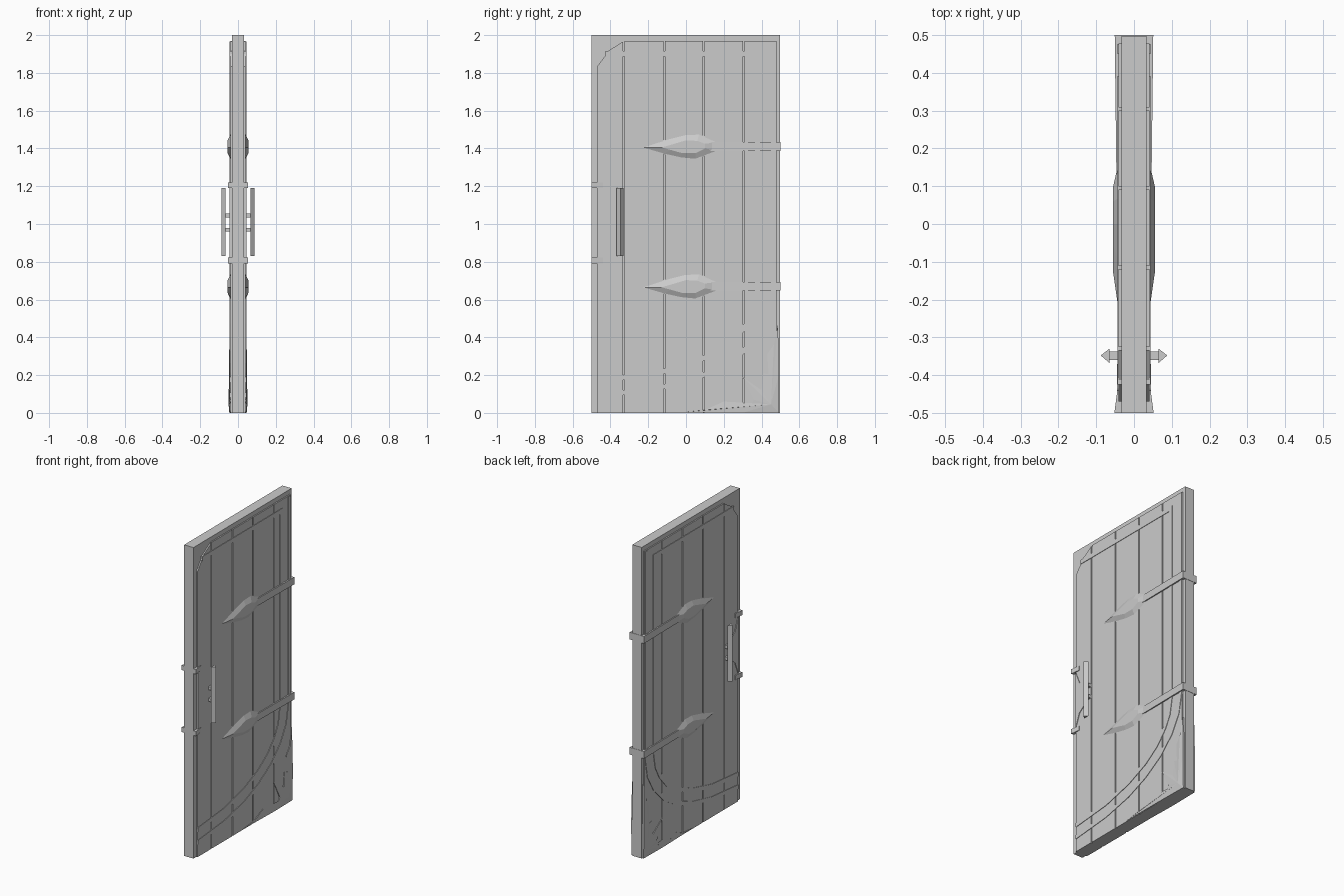
import bpy
import bmesh
from mathutils import Vector

if "Cube" in bpy.data.objects:
    bpy.data.objects.remove(bpy.data.objects["Cube"], do_unlink=True)

mat = bpy.data.materials.new("plain grey")
mat.use_nodes = True
GREY = (0.6, 0.6, 0.6, 1)
mat.diffuse_color = GREY
mat.node_tree.nodes["Principled BSDF"].inputs["Base Color"].default_value = GREY

CORE, PANEL = 0.033, 0.041


def finish(name, bm, mirror=True):
    bmesh.ops.recalc_face_normals(bm, faces=bm.faces)
    mesh = bpy.data.meshes.new(name)
    bm.to_mesh(mesh)
    bm.free()
    mesh.materials.append(mat)
    ob = bpy.data.objects.new(name, mesh)
    bpy.context.collection.objects.link(ob)
    if mirror:
        mod = ob.modifiers.new("both sides", 'MIRROR')
        mod.use_mirror_merge = False
    return ob


def loft(name, low, high, x0, x1, mirror=True):
    """Solid between two (y, z) outlines with equal point counts."""
    bm = bmesh.new()
    a = [bm.verts.new((x0, y, z)) for y, z in low]
    b = [bm.verts.new((x1, y, z)) for y, z in high]
    bm.faces.new(a)
    bm.faces.new(b)
    for i in range(len(a)):
        j = (i + 1) % len(a)
        bm.faces.new((a[i], a[j], b[j], b[i]))
    return finish(name, bm, mirror)


def prism(name, outline, x0, x1, mirror=True):
    return loft(name, outline, outline, x0, x1, mirror)


def rect(y0, y1, z0, z1):
    return [(y0, z0), (y1, z0), (y1, z1), (y0, z1)]


def tapered(name, y0, y1, z0, z1, w0, w1):
    """Block wrapping the slab, half width w0 at y0 and w1 at y1."""
    bm = bmesh.new()
    ends = [[bm.verts.new((sx * w, y, z)) for sx, z in
             ((-1, z0), (1, z0), (1, z1), (-1, z1))] for y, w in ((y0, w0), (y1, w1))]
    for e in ends:
        bm.faces.new(e)
    for i in range(4):
        j = (i + 1) % 4
        bm.faces.new((ends[0][i], ends[0][j], ends[1][j], ends[1][i]))
    return finish(name, bm, False)


def ribbon(name, path, half, x0, x1):
    """Flat strip of even width following a path, with mitred corners."""
    pts = [Vector(p) for p in path]
    left, right = [], []
    for i, p in enumerate(pts):
        d0 = (p - pts[i - 1]).normalized() if i else (pts[1] - p).normalized()
        d1 = (pts[i + 1] - p).normalized() if i < len(pts) - 1 else d0
        t = (d0 + d1).normalized()
        n = Vector((-t.y, t.x)) * half / t.dot(d0)
        left.append(p + n)
        right.append(p - n)
    bm = bmesh.new()
    rows = [[bm.verts.new((x, q.x, q.y)) for x, q in
             ((x0, l), (x1, l), (x1, r), (x0, r))] for l, r in zip(left, right)]
    for a, b in zip(rows, rows[1:]):
        for k in range(4):
            m = (k + 1) % 4
            bm.faces.new((a[k], a[m], b[m], b[k]))
    bm.faces.new(rows[0])
    bm.faces.new(rows[-1])
    return finish(name, bm)


# Slab
prism("door_core", rect(-0.5, 0.498, 0, 2), -CORE, CORE, False)

# Planks with open grooves, the first one clipped at its top corner
seams = [-0.47, -0.33, -0.115, 0.095, 0.305, 0.478]
GAP = 0.004
for i, (a, b) in enumerate(zip(seams, seams[1:])):
    a += GAP if i else 0
    b -= GAP if i < 4 else 0
    if i == 0:
        shape = [(a, 0), (b, 0), (b, 1.965), (-0.42, 1.912), (-0.43, 1.888), (a, 1.835)]
    else:
        shape = rect(a, b, 0, 1.97)
    prism(f"plank_{i + 1}", shape, CORE - 0.01, PANEL)

# Two trim bands sweeping round the hinge side
inner = [(-0.47, 0.175), (-0.2, 0.2), (0, 0.25), (0.15, 0.315), (0.25, 0.385),
         (0.32, 0.465), (0.36, 0.54), (0.378, 0.64), (0.378, 1.902), (-0.425, 1.902)]
outer = [(-0.47, 0.095), (-0.2, 0.12), (0, 0.165), (0.15, 0.225), (0.28, 0.305),
         (0.38, 0.405), (0.44, 0.51), (0.463, 0.63), (0.463, 1.965)]
ribbon("inner_trim_band", inner, 0.014, CORE, PANEL + 0.003)
ribbon("outer_trim_band", outer, 0.013, CORE, PANEL + 0.003)

# Hinges: a wrapping strap and a faceted leaf
leaf_low = [(-0.24, 0), (-0.1, 0.045), (0.0, 0.07), (0.07, 0.073), (0.17, 0.028),
            (0.17, -0.018), (0.05, -0.063), (-0.03, -0.055), (-0.12, -0.035)]
leaf_high = [(-0.13, 0), (-0.06, 0.02), (0.0, 0.038), (0.06, 0.035), (0.1, 0.02),
             (0.1, -0.005), (0.05, -0.03), (-0.02, -0.03), (-0.08, -0.013)]
for label, z in (("upper", 1.405), ("lower", 0.665)):
    tapered(f"{label}_hinge_strap", 0.08, 0.5, z - 0.018, z + 0.028, 0.046, 0.051)
    loft(f"{label}_hinge_leaf", [(y, z + h) for y, h in leaf_low],
         [(y, z + h) for y, h in leaf_high], PANEL - 0.002, 0.055)

# Latch brackets wrapping the opening edge
for label, z in (("upper", 1.205), ("lower", 0.807)):
    tapered(f"{label}_latch_bracket", -0.5, -0.44, z - 0.015, z + 0.015, 0.052, 0.044)

# Latch plate, symmetric about mid height
half = [(-0.47, 0.185), (-0.435, 0.1), (-0.375, 0.055), (-0.37, 0.025), (-0.385, 0.01)]
plate = [(y, 1.005 + h) for y, h in half] + [(y, 1.005 - h) for y, h in reversed(half)]
prism("latch_plate", plate, CORE, PANEL + 0.004)

# Pull bars with a triangular section, on short posts
bm = bmesh.new()
ends = [[bm.verts.new((x, y, z)) for x, y in
         ((0.065, -0.368), (0.088, -0.348), (0.065, -0.33))] for z in (0.83, 1.19)]
for e in ends:
    bm.faces.new(e)
for i in range(3):
    j = (i + 1) % 3
    bm.faces.new((ends[0][i], ends[0][j], ends[1][j], ends[1][i]))
finish("pull_bar", bm)
for label, z in (("upper", 1.045), ("lower", 0.97)):
    prism(f"{label}_pull_post", rect(-0.36, -0.337, z - 0.01, z + 0.01), CORE, 0.067)

# Crumpled corner guard: ragged outline fanned up to ridges near the corner
edge = [(-0.01, 0.004), (0.1, 0.015), (0.2, 0.06), (0.23, 0.035), (0.34, 0.03),
        (0.36, 0.07), (0.3, 0.19), (0.4, 0.12), (0.41, 0.21), (0.45, 0.2), (0.43, 0.31),
        (0.465, 0.36), (0.487, 0.47), (0.492, 0.2), (0.492, 0.0), (0.3, 0.0)]
bm = bmesh.new()
apex = bm.verts.new((0.05, 0.45, 0.045))
rim = [bm.verts.new((PANEL + (0.005 if i % 2 else 0.002), y, z)) for i, (y, z) in enumerate(edge)]
foot = [bm.verts.new((CORE, y, z)) for y, z in edge]
for i in range(len(rim)):
    j = (i + 1) % len(rim)
    bm.faces.new((rim[i], rim[j], apex))
    bm.faces.new((foot[i], foot[j], rim[j], rim[i]))
finish("corner_guard", bm)
